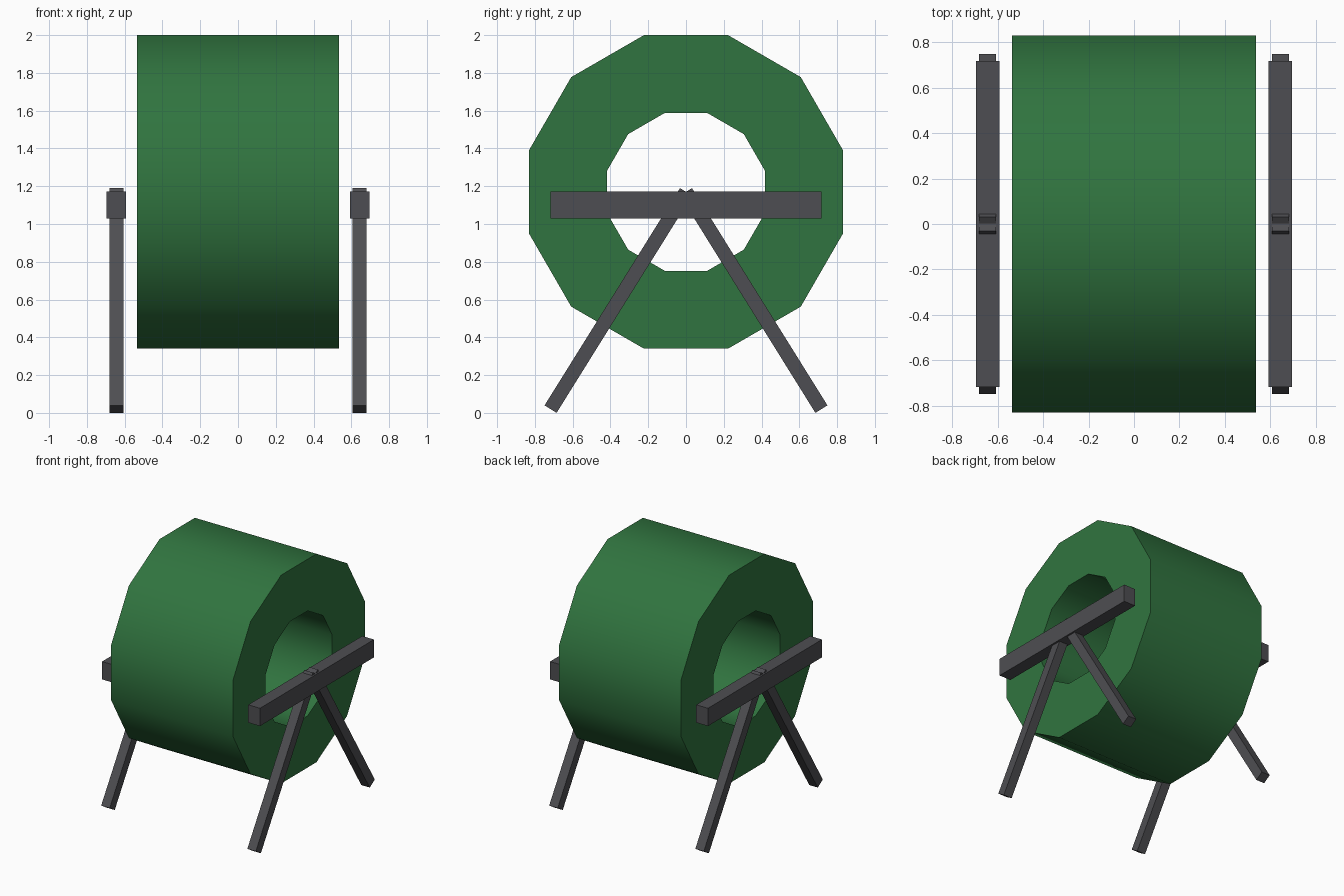
import bpy, bmesh, math

cube = bpy.data.objects.get("Cube")
if cube:
    bpy.data.objects.remove(cube, do_unlink=True)


def make_material(name, rgb):
    mat = bpy.data.materials.new(name)
    mat.use_nodes = True
    colour = (*rgb, 1)
    mat.diffuse_color = colour
    mat.node_tree.nodes["Principled BSDF"].inputs["Base Color"].default_value = colour
    return mat


green = make_material("green", (0.03, 0.175, 0.05))
grey = make_material("dark grey", (0.076, 0.076, 0.084))

AXLE_Z = 1.17
SIDES = 12


def add_drum(half_width, outer_apothem, inner_apothem):
    """Hollow twelve-sided drum lying along x."""
    bm = bmesh.new()
    loops = []
    for x, apothem in ((-half_width, outer_apothem), (half_width, outer_apothem),
                       (half_width, inner_apothem), (-half_width, inner_apothem)):
        radius = apothem / math.cos(math.pi / SIDES)
        angles = [(i + 0.5) * math.tau / SIDES for i in range(SIDES)]
        loops.append([bm.verts.new((x, radius * math.cos(a), radius * math.sin(a)))
                      for a in angles])
    for k in range(4):
        a, b = loops[k], loops[(k + 1) % 4]
        for i in range(SIDES):
            j = (i + 1) % SIDES
            bm.faces.new((a[i], a[j], b[j], b[i]))
    bmesh.ops.recalc_face_normals(bm, faces=bm.faces)
    mesh = bpy.data.meshes.new("drum")
    bm.to_mesh(mesh)
    bm.free()
    drum = bpy.data.objects.new("drum", mesh)
    bpy.context.collection.objects.link(drum)
    drum.location.z = AXLE_Z
    mesh.materials.append(green)
    bpy.ops.object.select_all(action="DESELECT")
    drum.select_set(True)
    bpy.context.view_layer.objects.active = drum
    bpy.ops.object.shade_smooth_by_angle(angle=math.radians(40))


def add_bar(name, location, size, tilt=0):
    bpy.ops.mesh.primitive_cube_add(size=1, location=location, rotation=(tilt, 0, 0))
    bar = bpy.context.object
    bar.name = name
    bar.scale = size
    bar.data.materials.append(grey)


add_drum(0.536, 0.83, 0.418)

# Stand on each side: a crossbar and two splayed legs meeting at the axle
FOOT_Y, FOOT_Z, LEG = 0.717, 0.02, 0.075
rise = AXLE_Z - FOOT_Z
for side, label in ((1, "left"), (-1, "right")):
    x = side * 0.644
    add_bar(label + "_crossbar", (x, 0, 1.1), (0.104, 1.434, 0.142))
    for end, place in ((-1, "front"), (1, "back")):
        add_bar(f"{label}_{place}_leg",
                (x, end * FOOT_Y / 2, FOOT_Z + rise / 2),
                (LEG, LEG, math.hypot(FOOT_Y, rise)),
                end * math.atan2(FOOT_Y, rise))
